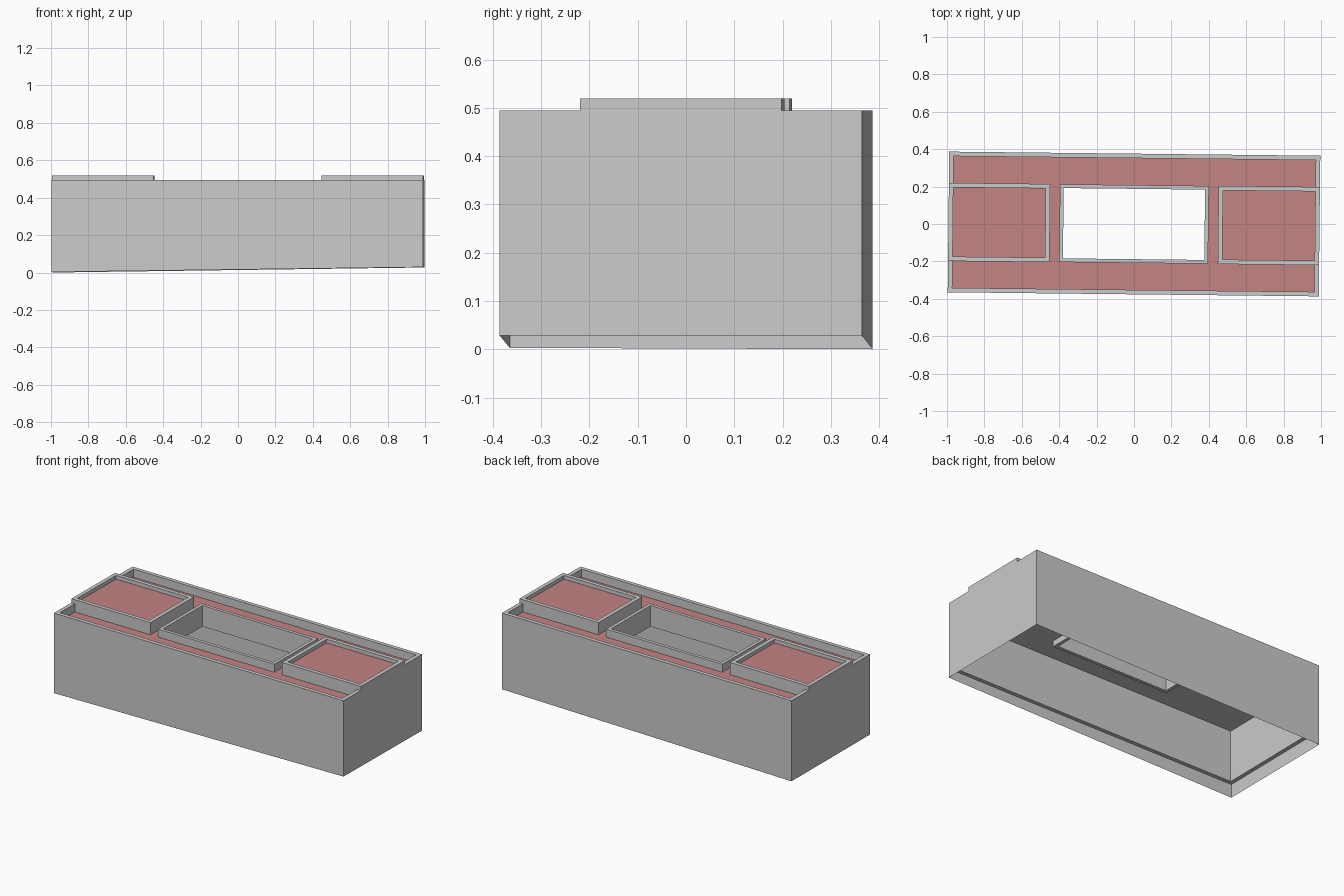
import bpy

if "Cube" in bpy.data.objects:
    bpy.data.objects.remove(bpy.data.objects["Cube"])

TURN = -0.011          # whole building sits slightly turned on its plot
L, W = 0.992, 0.376    # half length and half width of the footprint
T = 0.024              # parapet thickness
ROOF, PARAPET, BLOCK_TOP = 0.445, 0.495, 0.52

red = bpy.data.materials.new("roof_red")
red.diffuse_color = (0.55, 0.23, 0.23, 1)
red.use_nodes = True
red.node_tree.nodes["Principled BSDF"].inputs["Base Color"].default_value = red.diffuse_color


def rect(x0, x1, y0, y1, z):
    """Counter-clockwise rectangle; z is one height or four corner heights."""
    zs = z if isinstance(z, (list, tuple)) else [z] * 4
    return [(x0, y0, zs[0]), (x1, y0, zs[1]), (x1, y1, zs[2]), (x0, y1, zs[3])]


def loft(name, loops, close=False, cap=False, mat=None):
    """Join successive rectangles with quads."""
    verts = [p for loop in loops for p in loop]
    n = len(loops)
    faces = []
    for k in range(n if close else n - 1):
        a, b = 4 * k, 4 * ((k + 1) % n)
        for i in range(4):
            j = (i + 1) % 4
            faces.append((a + i, a + j, b + j, b + i))
    if cap:
        faces.append(tuple(range(4 * n - 4, 4 * n)))
    mesh = bpy.data.meshes.new(name)
    mesh.from_pydata(verts, [], faces)
    if mat:
        mesh.materials.append(mat)
    ob = bpy.data.objects.new(name, mesh)
    ob.rotation_euler.z = TURN
    bpy.context.collection.objects.link(ob)
    return ob


def frame(name, x0, x1, y0, y1, t, z0, z1):
    """Solid rectangular frame of thickness t."""
    outer, inner = (x0, x1, y0, y1), (x0 + t, x1 - t, y0 + t, y1 - t)
    return loft(name, [rect(*outer, z0), rect(*outer, z1),
                       rect(*inner, z1), rect(*inner, z0)], close=True)


# Outer walls: thin skirt with sloping foot, thick wall above an inner ledge
out = (-L, L, -W, W)
inn = (-L + T, L - T, -W + T, W - T)
ledge = 0.085
loft("outer_walls", [rect(*out, (0.003, 0.029, 0.027, 0.0)), rect(*out, PARAPET),
                     rect(*inn, PARAPET), rect(*inn, ledge), rect(*out, ledge)])

# Light well through the roof
well = (-0.398, 0.398, -0.208, 0.208)
frame("light_well", *well, 0.02, 0.365, PARAPET - 0.001)

# Main roof and the ceiling beneath it
loft("main_roof", [rect(*inn, ROOF), rect(*well, ROOF)], mat=red)
loft("ceiling", [rect(*well, 0.40), rect(*inn, 0.40)])

# Raised blocks at both ends
for side, x0, x1 in (("left", -L, -0.45), ("right", 0.45, L)):
    b = (x0, x1, -0.209, 0.209)
    frame(side + "_block_walls", *b, T, ROOF, BLOCK_TOP)
    loft(side + "_block_roof",
         [rect(x0 + T, x1 - T, -0.209 + T, 0.209 - T, 0.497)], cap=True, mat=red)
